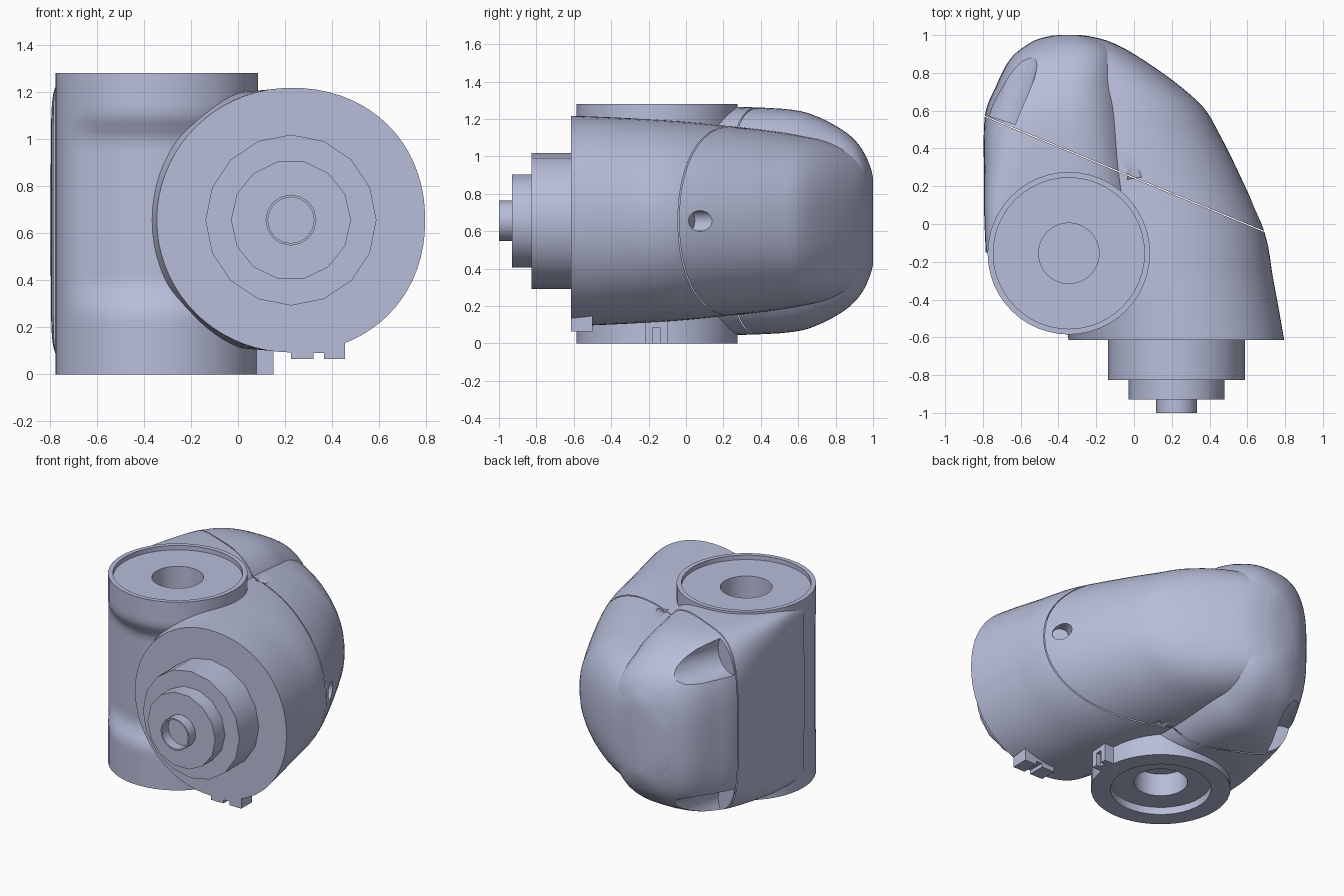
import bpy, bmesh, math
from mathutils import Vector, Matrix

if "Cube" in bpy.data.objects:
    bpy.data.objects.remove(bpy.data.objects["Cube"], do_unlink=True)

MID = 0.655                       # height of the horizontal axis
COL = (-0.345, -0.155)            # centre of the upright column

mat = bpy.data.materials.new("blue_grey")
mat.use_nodes = True
colour = (0.48, 0.515, 0.70, 1.0)
mat.diffuse_color = colour
mat.node_tree.nodes["Principled BSDF"].inputs["Base Color"].default_value = colour


def finish(name, bm):
    bmesh.ops.recalc_face_normals(bm, faces=bm.faces)
    me = bpy.data.meshes.new(name)
    bm.to_mesh(me)
    bm.free()
    me.materials.append(mat)
    ob = bpy.data.objects.new(name, me)
    bpy.context.collection.objects.link(ob)
    return ob


def activate(ob):
    bpy.ops.object.select_all(action='DESELECT')
    bpy.context.view_layer.objects.active = ob
    ob.select_set(True)


def smooth(ob, degrees=32):
    activate(ob)
    bpy.ops.object.shade_smooth_by_angle(angle=math.radians(degrees))


def bridge(bm, rings):
    for a, b in zip(rings, rings[1:]):
        n = len(a)
        for i in range(n):
            j = (i + 1) % n
            bm.faces.new((a[i], a[j], b[j], b[i]))
    bm.faces.new(rings[0])
    bm.faces.new(rings[-1])


def lathe(name, profile, segs, place):
    """Revolve (radius, height) points; both ends are closed with a disc."""
    bm = bmesh.new()
    rings = []
    for r, h in profile:
        rings.append([bm.verts.new(place @ Vector((r * math.cos(t), r * math.sin(t), h)))
                      for t in (2 * math.pi * i / segs for i in range(segs))])
    bridge(bm, rings)
    return finish(name, bm)


def box(name, lo, hi):
    bm = bmesh.new()
    bmesh.ops.create_cube(bm, size=1)
    for v in bm.verts:
        v.co = Vector([(l + h) / 2 + c * (h - l) for l, h, c in zip(lo, hi, v.co)])
    return finish(name, bm)


def rod(start, direction, radius, length):
    """Round cutter that starts at a point and runs along a direction."""
    q = Vector(direction).to_track_quat('Z', 'Y').to_matrix().to_4x4()
    ob = lathe("cutter", [(radius, 0), (radius, length)], 20, Matrix.Translation(start) @ q)
    ob.hide_render = True
    return ob


def catmull(rows, steps=4):
    out = []
    for i in range(len(rows) - 1):
        p = [rows[max(0, min(len(rows) - 1, i + k))] for k in (-1, 0, 1, 2)]
        for s in range(steps):
            t = s / steps
            out.append([0.5 * (2 * b + (c - a) * t + (2 * a - 5 * b + 4 * c - d) * t * t
                               + (3 * b - a - 3 * c + d) * t ** 3) for a, b, c, d in zip(*p)])
    return out + [list(rows[-1])]


def loft(name, rows, n_pts=72):
    """Rows: y, left x, right x, half height, left squareness, right squareness."""
    bm = bmesh.new()
    rings = []
    for y, xl, xr, h, nl, nr in catmull(rows):
        ring = []
        for i in range(n_pts):
            t = 2 * math.pi * i / n_pts
            c, s = math.cos(t), math.sin(t)
            e = 2 / (nr if c >= 0 else nl)
            x = (xl + xr) / 2 + (xr - xl) / 2 * math.copysign(abs(c) ** e, c)
            ring.append(bm.verts.new((x, y, MID + h * math.copysign(abs(s) ** e, s))))
        rings.append(ring)
    bridge(bm, rings)
    return finish(name, bm)


# Horizontal housing: round at the front, spreading into the rounded rear
housing = loft("round_housing", [
    (-0.615, -0.345, 0.795, 0.562, 2.0, 2.12),
    (-0.47, -0.38, 0.770, 0.557, 2.15, 2.1),
    (-0.28, -0.46, 0.735, 0.548, 2.6, 2.1),
    (-0.04, -0.54, 0.690, 0.533, 3.0, 2.1),
    (0.27, -0.66, 0.555, 0.503, 3.0, 2.15),
    (0.48, -0.74, 0.450, 0.478, 3.0, 2.2),
    (0.62, -0.74, 0.365, 0.455, 3.0, 2.3),
    (0.76, -0.70, 0.205, 0.425, 3.0, 2.4),
    (0.90, -0.62, 0.000, 0.365, 2.9, 2.5),
    (0.97, -0.53, -0.140, 0.300, 2.7, 2.6),
    (0.998, -0.43, -0.260, 0.230, 2.5, 2.5)])

# Rear cover behind the column, flat on its outer side
cover = loft("rear_cover", [
    (-0.15, -0.785, 0.05, 0.607, 14.0, 4.0),
    (0.05, -0.793, 0.04, 0.610, 12.0, 3.5),
    (0.28, -0.795, 0.02, 0.610, 7.0, 2.9),
    (0.57, -0.790, -0.01, 0.594, 3.8, 2.6),
    (0.72, -0.735, -0.04, 0.550, 3.3, 2.5),
    (0.86, -0.665, -0.06, 0.470, 3.0, 2.5),
    (0.94, -0.580, -0.10, 0.385, 2.8, 2.5),
    (0.985, -0.480, -0.20, 0.290, 2.6, 2.5),
    (1.0, -0.400, -0.28, 0.230, 2.5, 2.5)])

# Cutters: column sockets, bolt holes and corner pockets
up = (0, 0, 1)
cutters = [rod((*COL, 1.09), up, 0.415, 0.4), rod((*COL, -0.2), up, 0.415, 0.405),
           rod((0.61, 0.02, MID), (0.5, 0.87, 0), 0.055, 0.4)]
for side in (-1, 1):
    cutters.append(rod((0.005, 0.24, MID + side * 0.535), (-0.15, 0.97, side * 0.08), 0.05, 0.3))
    cutters.append(rod((-0.73, 0.56, MID + side * 0.51), (0.3, 0.95, 0), 0.13, 0.5))

seam_normal = Vector((0.61, 1.48, 0)).normalized()
seam_point = Vector((-0.05, 0.265, 0))
for ob in (housing, cover):
    for c in cutters:
        m = ob.modifiers.new("cut", 'BOOLEAN')
        m.operation, m.object, m.solver = 'DIFFERENCE', c, 'EXACT'
        activate(ob)
        bpy.ops.object.modifier_apply(modifier=m.name)
    # Narrow slanting seam between the front and rear shells
    bm = bmesh.new()
    bm.from_mesh(ob.data)
    for off in (-0.0025, 0.0025):
        bmesh.ops.bisect_plane(bm, geom=bm.verts[:] + bm.edges[:] + bm.faces[:],
                               plane_co=seam_point + seam_normal * off, plane_no=seam_normal)
    strip = [f for f in bm.faces if all(abs((v.co - seam_point).dot(seam_normal)) < 0.0027
                                        for v in f.verts)]
    bmesh.ops.delete(bm, geom=strip, context='FACES')
    bm.to_mesh(ob.data)
    bm.free()
    smooth(ob)
for c in cutters:
    bpy.data.objects.remove(c, do_unlink=True)

# Upright column with sunk end plates and blind holes
R = 0.43
walls = [(R, z) for z in [0] + [0.15 + 0.04 * i for i in range(26)] + [1.28]]
column = lathe("upright_column",
               [(0.16, 0.2), (0.165, 0.05), (0.31, 0.05), (0.31, 0)] + walls
               + [(0.40, 1.28), (0.40, 1.25), (0.16, 1.25), (0.16, 1.1)],
               48, Matrix.Translation((*COL, 0)))


def step(a, b, v):
    t = max(0, min(1, (v - a) / (b - a)))
    return t * t * (3 - 2 * t)


# Shallow hollow across the front of the column
for v in column.data.vertices:
    d = Vector((v.co.x - COL[0], v.co.y - COL[1]))
    if d.length > 0.42:
        front = step(0.45, 0.85, -d.y / d.length)
        band = step(0.25, 0.39, v.co.z) * (1 - step(0.99, 1.11, v.co.z))
        v.co.y += 0.06 * front * band
smooth(column)

# Stepped hub and hollow spindle on the front face
toward = Matrix.Translation((0.225, 0, MID)) @ Matrix.Rotation(math.pi / 2, 4, 'X')
smooth(lathe("hub_large", [(0.363, 0.58), (0.363, 0.825)], 16, toward), 25)
smooth(lathe("hub_small", [(0.255, 0.80), (0.255, 0.93)], 14, toward), 28)
smooth(lathe("spindle", [(0.108, 0.91), (0.108, 1.0), (0.098, 1.0), (0.098, 0.932)], 16, toward), 25)

# Clip lugs under the front face
for i, (x0, x1, z0) in enumerate([(0.225, 0.32, 0.065), (0.32, 0.365, 0.09), (0.365, 0.455, 0.065)]):
    box(f"clip_lug_{i + 1}", (x0, -0.614, z0), (x1, -0.50, 0.18))

# Slotted tab beside the column foot
box("tab_back", (0.03, -0.22, 0), (0.12, -0.10, 0.12))
for name, y0, y1 in (("front", -0.22, -0.18), ("rear", -0.14, -0.10)):
    box(f"tab_post_{name}", (0.11, y0, 0), (0.15, y1, 0.12))
box("tab_bridge", (0.11, -0.18, 0.085), (0.15, -0.14, 0.12))
